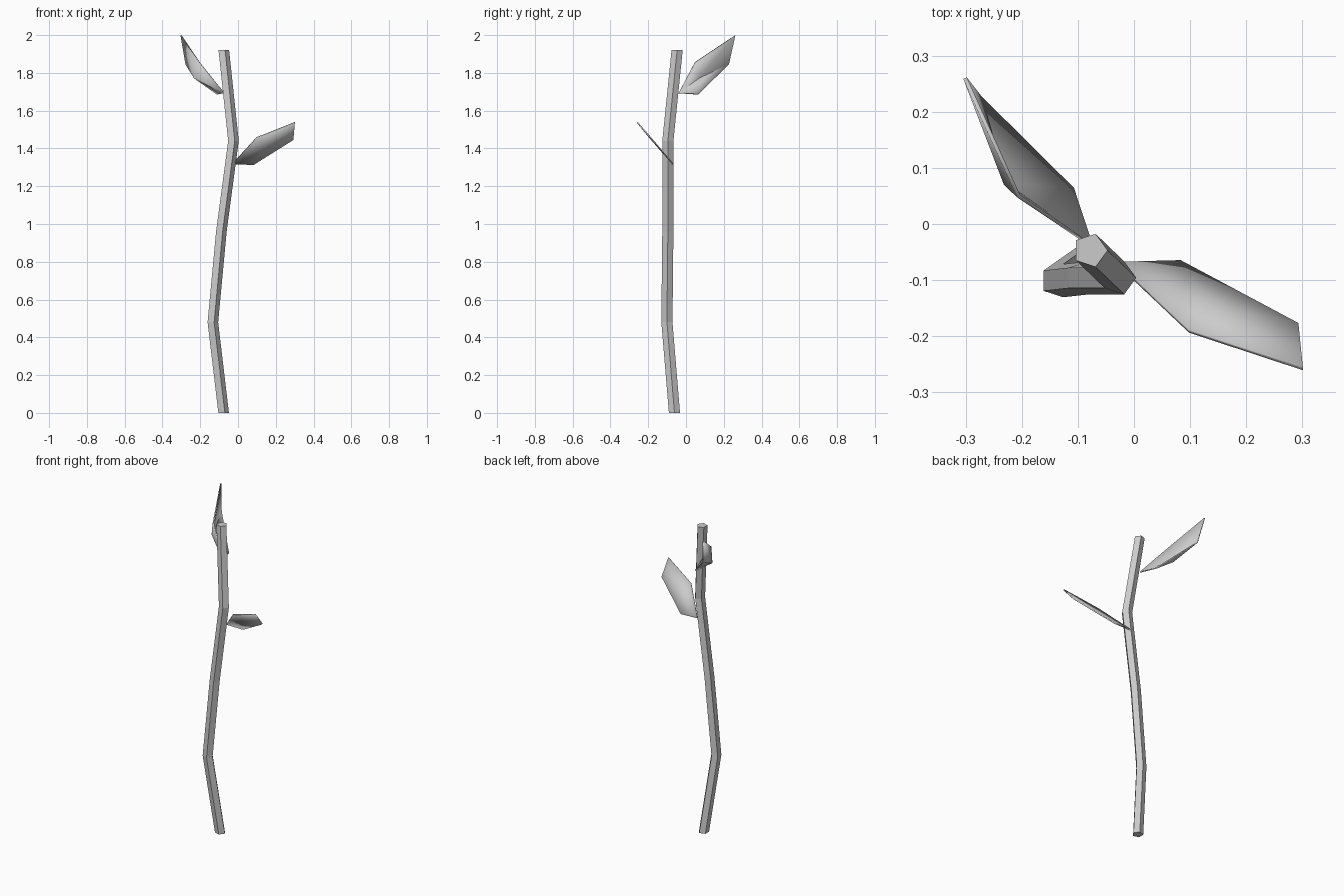
import bpy, math

if "Cube" in bpy.data.objects:
    bpy.data.objects.remove(bpy.data.objects["Cube"])

SIDES, RADIUS = 5, 0.031


def make(name, verts, faces):
    mesh = bpy.data.meshes.new(name)
    mesh.from_pydata(verts, [], faces)
    mesh.update()
    obj = bpy.data.objects.new(name, mesh)
    bpy.context.collection.objects.link(obj)
    return obj


# Stem: horizontal pentagon rings along a wobbling path
path = [(-0.079, -0.061, 0), (-0.136, -0.101, 0.48), (-0.091, -0.096, 0.96),
        (-0.027, -0.096, 1.44), (-0.078, -0.047, 1.92)]
verts = [(x + RADIUS * math.cos(i * math.tau / SIDES),
          y + RADIUS * math.sin(i * math.tau / SIDES), z)
         for x, y, z in path for i in range(SIDES)]
faces = [(r * SIDES + i, r * SIDES + (i + 1) % SIDES,
          (r + 1) * SIDES + (i + 1) % SIDES, (r + 1) * SIDES + i)
         for r in range(len(path) - 1) for i in range(SIDES)]
faces.append(tuple(reversed(range(SIDES))))
faces.append(tuple(range(len(verts) - SIDES, len(verts))))
make("stem", verts, faces)


# Leaves: thin five-point blades fanned around a midrib point
def leaf(name, outline, mid):
    n = len(outline)
    obj = make(name, outline + [mid], [(i, (i + 1) % n, n) for i in range(n)])
    mod = obj.modifiers.new("thickness", "SOLIDIFY")
    mod.thickness, mod.offset = 0.007, 0
    bpy.context.view_layer.objects.active = obj
    obj.select_set(True)
    bpy.ops.object.shade_smooth_by_angle(angle=math.radians(50))
    obj.select_set(False)


# order: base, outer shoulder, lower tip, tip, inner shoulder
leaf("lower_leaf",
     [(-0.03, -0.07, 1.318), (0.083, -0.067, 1.315), (0.293, -0.179, 1.447),
      (0.301, -0.258, 1.538), (0.098, -0.191, 1.457)],
     (0.13, -0.145, 1.405))
leaf("upper_leaf",
     [(-0.076, -0.038, 1.694), (-0.109, 0.064, 1.688), (-0.275, 0.227, 1.845),
      (-0.301, 0.26, 1.998), (-0.206, 0.05, 1.858)],
     (-0.229, 0.071, 1.772))
